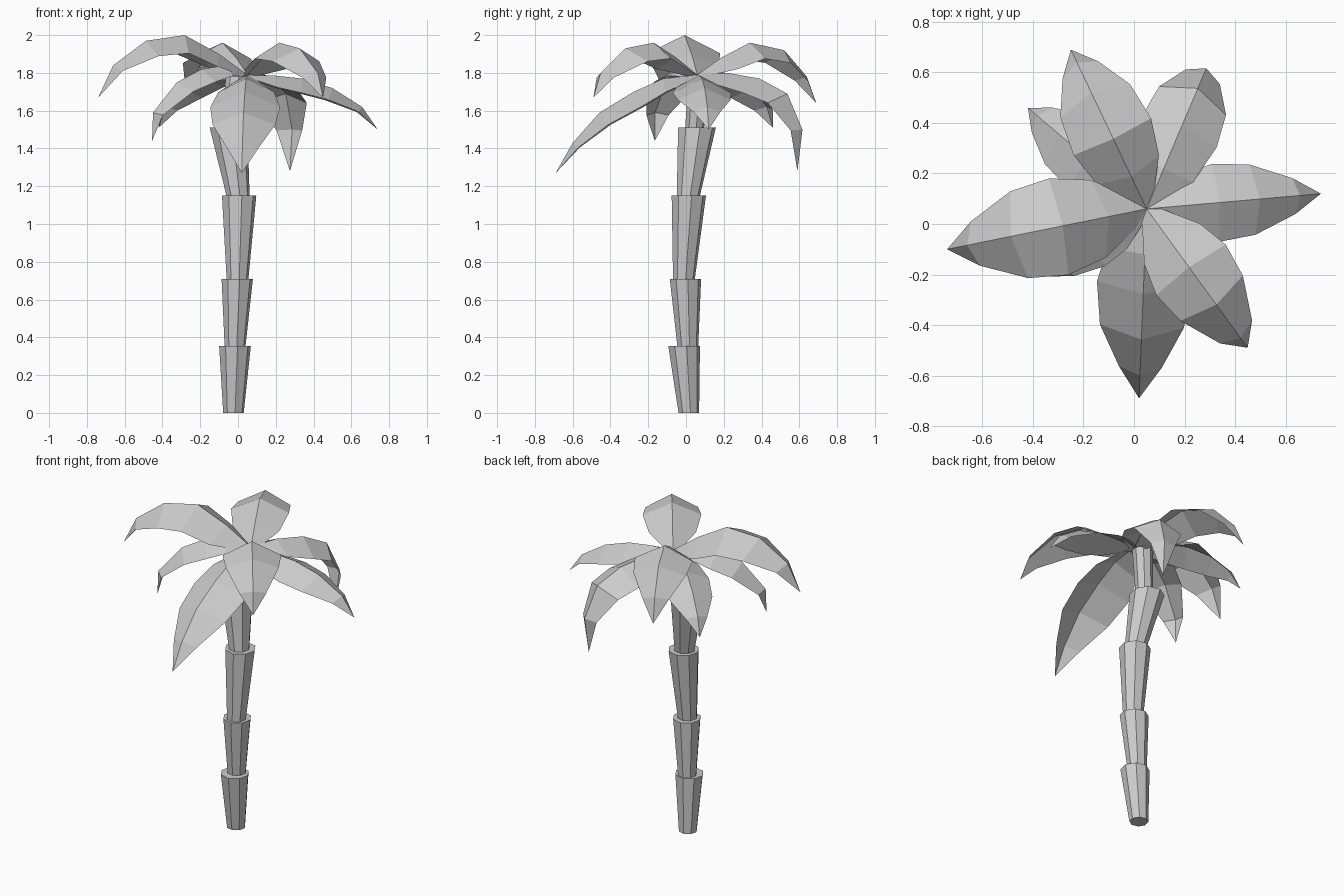
import bpy, bmesh, math
from mathutils import Vector

if "Cube" in bpy.data.objects:
    bpy.data.objects.remove(bpy.data.objects["Cube"])

def finish(name, bm):
    bmesh.ops.recalc_face_normals(bm, faces=bm.faces)
    me = bpy.data.meshes.new(name)
    bm.to_mesh(me)
    bm.free()
    ob = bpy.data.objects.new(name, me)
    bpy.context.collection.objects.link(ob)
    return ob

# Trunk: flared, slightly leaning segments (bottom centre, radius, top centre, radius)
SIDES = 8
segments = [
    ((-0.024, 0.015, 0.00), 0.055, (-0.016, -0.010, 0.355), 0.085),
    ((-0.016, 0.010, 0.34), 0.055, (-0.004, -0.003, 0.71), 0.084),
    ((-0.003, -0.012, 0.69), 0.057, (0.006, 0.015, 1.15), 0.092),
    ((0.003, 0.010, 1.13), 0.060, (-0.050, 0.058, 1.51), 0.101),
    ((-0.042, 0.044, 1.49), 0.050, (-0.005, 0.072, 1.78), 0.060),
]
for n, (c0, r0, c1, r1) in enumerate(segments):
    bm = bmesh.new()
    rings = []
    for c, r in ((c0, r0), (c1, r1)):
        rings.append([bm.verts.new((c[0] + r * math.cos(a), c[1] + r * math.sin(a), c[2]))
                      for a in (math.tau * (i + 0.2) / SIDES for i in range(SIDES))])
    for i in range(SIDES):
        j = (i + 1) % SIDES
        bm.faces.new((rings[0][i], rings[0][j], rings[1][j], rings[1][i]))
    bm.faces.new(rings[0][::-1])
    bm.faces.new(rings[1])
    finish(f"trunk_segment_{n + 1}", bm)

# Fronds: tip x, tip y, half width, tip z, then (fraction along, height) of the spine
ROOT = Vector((0.05, 0.06, 1.79))
TAPER = [0.18, 0.80, 1.0, 0.90, 0.46, 0.0]
fronds = [
    (-0.74, -0.10, 0.195, 1.67, [(.19, 1.90), (.42, 2.00), (.68, 1.97), (.90, 1.84)]),
    (0.02, -0.69, 0.185, 1.27, [(.24, 1.77), (.45, 1.70), (.69, 1.59), (.88, 1.43)]),
    (0.74, 0.12, 0.155, 1.50, [(.22, 1.785), (.42, 1.77), (.65, 1.72), (.88, 1.62)]),
    (0.45, -0.49, 0.17, 1.67, [(.20, 1.88), (.42, 1.96), (.69, 1.93), (.93, 1.80)]),
    (0.275, 0.59, 0.16, 1.28, [(.30, 1.80), (.62, 1.77), (.90, 1.69), (1.05, 1.50)]),
    (-0.25, 0.69, 0.17, 1.64, [(.20, 1.88), (.44, 1.96), (.73, 1.92), (.92, 1.78)]),
    (-0.42, 0.46, 0.14, 1.51, [(.25, 1.81), (.50, 1.79), (.74, 1.72), (.92, 1.62)]),
    (-0.455, -0.165, 0.14, 1.44, [(.23, 1.84), (.48, 1.82), (.74, 1.75), (.99, 1.59)]),
]
for n, (tx, ty, w, tz, prof) in enumerate(fronds):
    run = Vector((tx - ROOT.x, ty - ROOT.y, 0))
    side = Vector((-run.y, run.x, 0)).normalized()
    spine = [ROOT] + [Vector((ROOT.x + run.x * f, ROOT.y + run.y * f, z)) for f, z in prof]
    spine.append(Vector((tx, ty, tz)))
    bm = bmesh.new()
    rows = []
    for i, p in enumerate(spine[:-1]):
        # edges fall away from the spine along the frond's underside
        tangent = (spine[i + 1] - spine[max(i - 1, 0)]).normalized()
        down = side.cross(tangent)
        if down.dot(Vector((0, 0, -1)) - run.normalized() * 0.3) < 0:
            down = -down
        h = w * TAPER[i]
        rows.append([bm.verts.new(p + side * h * s + down * h * 0.5 * abs(s)) for s in (-1, 0, 1)])
    tip = bm.verts.new(spine[-1])
    for a, b in zip(rows, rows[1:]):
        for k in (0, 1):
            bm.faces.new((a[k], a[k + 1], b[k + 1], b[k]))
    for k in (0, 1):
        bm.faces.new((rows[-1][k], rows[-1][k + 1], tip))
    finish(f"frond_{n + 1}", bm)
